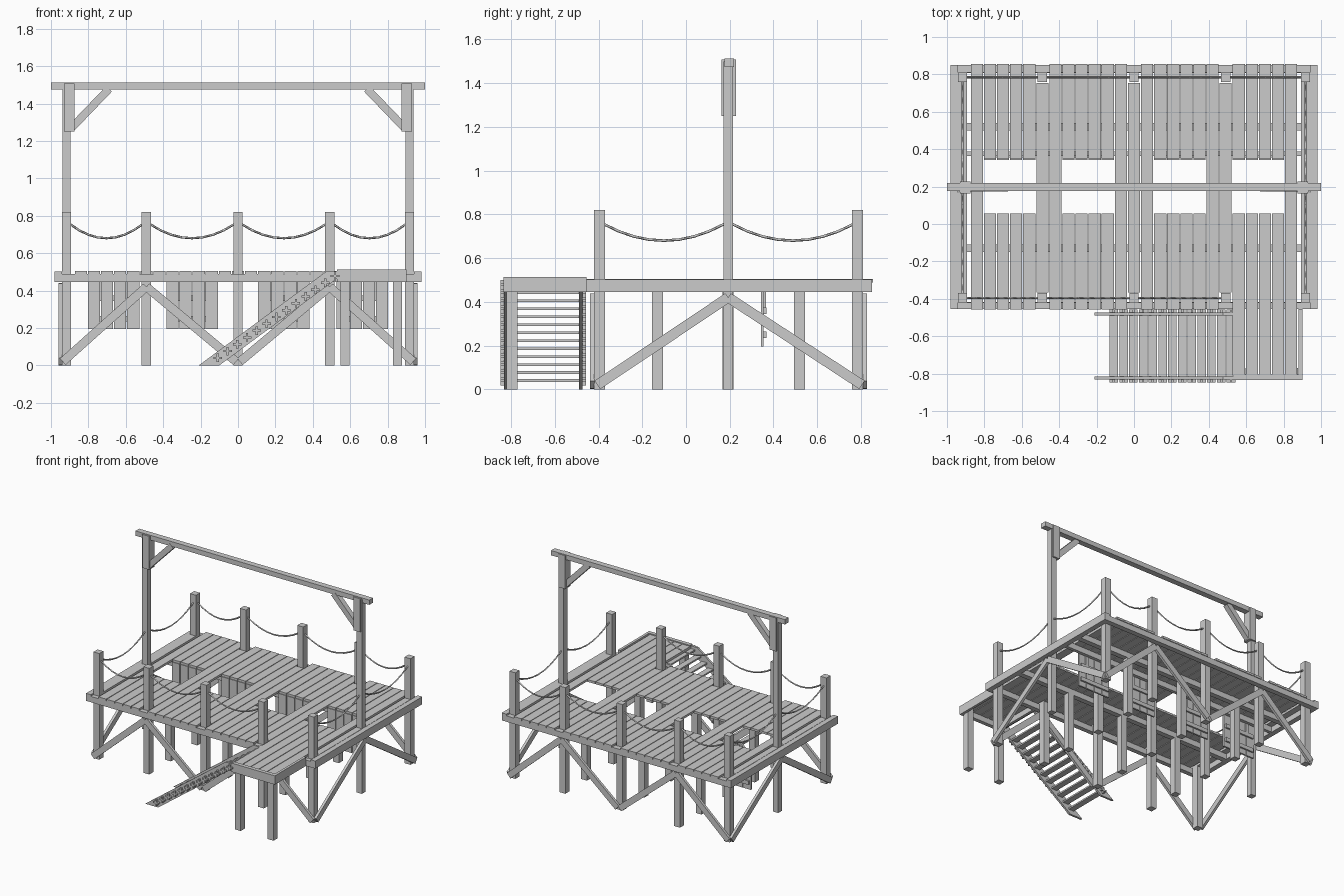
import bpy, bmesh, math
from mathutils import Vector, Matrix

if "Cube" in bpy.data.objects:
    bpy.data.objects.remove(bpy.data.objects["Cube"], do_unlink=True)

GREY = (0.6, 0.6, 0.6, 1)
wood = bpy.data.materials.new("grey_wood")
wood.use_nodes = True
wood.diffuse_color = GREY
wood.node_tree.nodes["Principled BSDF"].inputs["Base Color"].default_value = GREY


def make(name, bm):
    bmesh.ops.recalc_face_normals(bm, faces=bm.faces)
    mesh = bpy.data.meshes.new(name)
    bm.to_mesh(mesh)
    bm.free()
    mesh.materials.append(wood)
    obj = bpy.data.objects.new(name, mesh)
    bpy.context.collection.objects.link(obj)
    return obj


def boxes(name, spans):
    """Boxes given as ((x0, x1), (y0, y1), (z0, z1))."""
    bm = bmesh.new()
    for span in spans:
        mid = Vector([(a + b) / 2 for a, b in span])
        size = [b - a for a, b in span]
        bmesh.ops.create_cube(bm, size=1, matrix=Matrix.Translation(mid) @ Matrix.Diagonal((*size, 1)))
    return make(name, bm)


def around(c, w):
    return (c - w / 2, c + w / 2)


def strut(name, a, b, wide, thick, normal):
    """Straight timber from a to b; thick is measured along normal."""
    a, b, n = Vector(a), Vector(b), Vector(normal)
    d = (b - a).normalized()
    rot = Matrix((d, n.cross(d), n)).transposed().to_4x4()
    bm = bmesh.new()
    bmesh.ops.create_cube(bm, size=1, matrix=Matrix.Translation((a + b) / 2) @ rot
                          @ Matrix.Diagonal(((b - a).length, wide, thick, 1)))
    return make(name, bm)


PITCH = 0.07
POST = 0.05
DECK = (0.488, 0.505)
FRAME = (0.445, 0.49)
FRONT, MID, BACK, SIDE = -0.395, 0.193, 0.785, 0.917
COLS = (-0.49, 0, 0.49)

# Deck planks, with four trapdoor openings
planks = []
for i in range(-12, 13):
    x = around(PITCH * i, 0.065)
    front_end = -0.81 if i >= 8 else -0.457
    if abs(i) in (0, 7):
        planks.append((x, (FRONT + 0.03, BACK - 0.03), DECK))
    elif abs(i) in (2, 3, 4, 5, 8, 9, 10, 11):
        planks += [(x, (front_end, 0.057), DECK), (x, (0.347, 0.855), DECK)]
    else:
        planks.append((x, (front_end, 0.855), DECK))
for s in (-1, 1):
    for y in ((FRONT + 0.025, MID - 0.025), (MID + 0.025, BACK - 0.025)):
        planks.append((around(s * SIDE, POST), y, DECK))
boxes("deck_planks", planks)

# Frame beams and joists under the deck
boxes("long_frame_beams", [((-0.98, 0.98), y, FRAME) for y in ((-0.455, -0.42), (0.81, 0.85))])
boxes("side_frame_beams", [(around(s * 0.96, 0.04), (-0.455, 0.85), (0.445, 0.503)) for s in (-1, 1)])
boxes("joists", [((-0.94, 0.94), around(y, 0.04), FRAME) for y in (-0.13, 0.52)]
      + [((-0.94, 0.94), around(0.375, 0.025), FRAME)])

# Posts
boxes("railing_posts", [(around(x, POST), around(y, POST), (0, 0.82))
                        for x in (-SIDE, *COLS, SIDE) for y in (FRONT, BACK)])
boxes("under_posts", [(around(x, POST), around(y, POST), (0, FRAME[0]))
                      for x in COLS for y in (-0.13, MID, 0.52)])
boxes("gallows_posts", [(around(s * SIDE, 0.045), around(MID, 0.045), (0, 1.5)) for s in (-1, 1)])

# Overhead beam with sleeves and corner braces
boxes("top_beam", [((-1, 1), around(0.198, 0.045), (1.475, 1.512))])
boxes("post_sleeves", [(around(s * 0.902, 0.058), around(0.195, 0.066), (1.25, 1.508)) for s in (-1, 1)])
for s in (-1, 1):
    strut("top_brace", (s * 0.89, MID, 1.27), (s * 0.69, MID, 1.478), 0.042, 0.04, (0, 1, 0))

# Zigzag leg braces
LOW, HIGH = 0.02, 0.42
for y in (FRONT - 0.033, BACK + 0.033):
    for s in (-1, 1):
        for foot in (SIDE + 0.02, 0.01):
            strut("long_brace", (s * foot, y, LOW), (s * 0.49, y, HIGH), 0.046, 0.02, (0, 1, 0))
for s in (-1, 1):
    for foot in (FRONT - 0.01, BACK + 0.02):
        strut("side_brace", (s * 0.951, foot, LOW), (s * 0.951, MID, HIGH), 0.046, 0.02, (1, 0, 0))

# Hanging trapdoors with battens and straps
doors, battens = [], []
for c in (-9.5, -3.5, 3.5, 9.5):
    for k in (-1.5, -0.5, 0.5, 1.5):
        doors.append((around((c + k) * PITCH, 0.065), (0.342, 0.355), (0.195, 0.488)))
    for z in (0.25, 0.36):
        battens.append((around(c * PITCH, 0.25), (0.355, 0.368), around(z, 0.03)))
    for k in (-1, 1):
        battens.append((around((c + k) * PITCH, 0.025), (0.355, 0.365), (0.36, 0.445)))
boxes("trapdoors", doors)
boxes("trapdoor_battens", battens)

# Landing in front of the deck
boxes("landing_rim", [
    ((0.53, 0.9), (-0.835, -0.805), (0.445, 0.513)),
    ((0.88, 0.9), (-0.835, -0.455), (0.445, 0.513)),
    ((0.53, 0.55), (-0.835, -0.455), FRAME)])
boxes("landing_legs", [(around(x, POST), around(-0.795, POST), (0, 0.49)) for x in (0.572, 0.853)])

# Stair stringers
PROFILE = [(-0.21, 0), (-0.1, 0), (0.535, 0.468), (0.535, 0.505), (0.475, 0.505)]
for y in (-0.832, -0.49):
    bm = bmesh.new()
    face = bm.faces.new([bm.verts.new((x, y, z)) for x, z in PROFILE])
    new = bmesh.ops.extrude_face_region(bm, geom=[face])["geom"]
    bmesh.ops.translate(bm, vec=(0, 0.016, 0), verts=[v for v in new if isinstance(v, bmesh.types.BMVert)])
    make("stair_stringer", bm)

# Treads with crossed pegs on their ends
treads, pegs = [], []
for i in range(13):
    x, z = -0.108 + 0.0522 * i, 0.04 + 0.0365 * i
    treads.append((around(x, 0.046), (-0.848, -0.458), around(z, 0.012)))
    for y in (-0.84, -0.466):
        pegs.append((around(x, 0.012), around(y, 0.016), around(z, 0.046)))
boxes("stair_treads", treads)
boxes("tread_pegs", pegs)


# Sagging ropes between posts
def rope(a, b):
    a, b = Vector(a), Vector(b)
    d = (b - a).normalized()
    a, b = a + d * 0.02, b - d * 0.02
    curve = bpy.data.curves.new("rope", "CURVE")
    curve.dimensions = "3D"
    curve.bevel_depth = 0.006
    curve.bevel_resolution = 0
    curve.use_fill_caps = True
    line = curve.splines.new("POLY")
    line.points.add(8)
    for k, p in enumerate(line.points):
        t = k / 8
        p.co = (*(a.lerp(b, t) - Vector((0, 0, 0.3 * t * (1 - t)))), 1)
    curve.materials.append(wood)
    bpy.context.collection.objects.link(bpy.data.objects.new("rope", curve))


RZ = 0.755
stops = (-SIDE, *COLS, SIDE)
for x0, x1 in zip(stops, stops[1:]):
    rope((x0, BACK, RZ), (x1, BACK, RZ))
    if x1 < SIDE:
        rope((x0, FRONT, RZ), (x1, FRONT, RZ))
for s in (-1, 1):
    rope((s * SIDE, FRONT, RZ), (s * SIDE, MID, RZ))
    rope((s * SIDE, MID, RZ), (s * SIDE, BACK, RZ))
